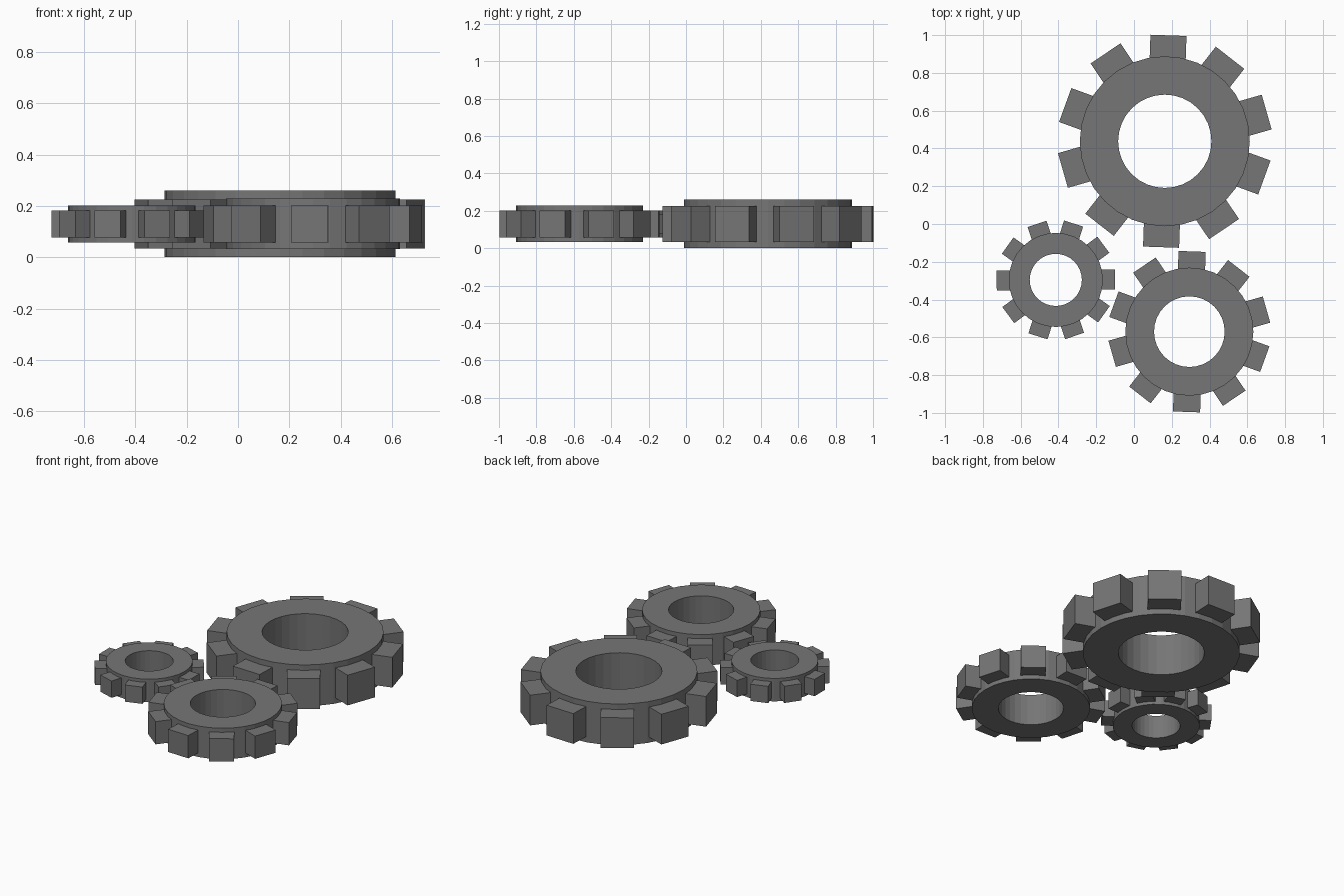
import bpy, bmesh
from math import sin, cos, pi, radians
from mathutils import Matrix

if "Cube" in bpy.data.objects:
    bpy.data.objects.remove(bpy.data.objects["Cube"])

SIDES, TEETH, MID_Z = 32, 10, 0.13

# dark grey metal
metal = bpy.data.materials.new("dark_metal")
metal.diffuse_color = (0.18, 0.18, 0.18, 1)
metal.use_nodes = True
metal.node_tree.nodes["Principled BSDF"].inputs["Base Color"].default_value = metal.diffuse_color


def gear(name, x, y, r_in, r_out, height, tip, tooth, turn):
    """Flat ring with ten cube teeth sunk into its rim; turn is the first tooth's angle."""
    bm = bmesh.new()
    # ring body: four vertices per spoke, joined around
    h = height / 2
    profile = [(r_in, -h), (r_out, -h), (r_out, h), (r_in, h)]
    rings = []
    for i in range(SIDES):
        a = 2 * pi * i / SIDES
        rings.append([bm.verts.new((r * cos(a), r * sin(a), z)) for r, z in profile])
    for i in range(SIDES):
        p, q = rings[i], rings[(i + 1) % SIDES]
        for j in range(4):
            k = (j + 1) % 4
            bm.faces.new((p[j], q[j], q[k], p[k]))
    bmesh.ops.recalc_face_normals(bm, faces=bm.faces[:])
    # teeth
    for i in range(TEETH):
        m = (Matrix.Rotation(2 * pi * i / TEETH + radians(turn), 4, 'Z')
             @ Matrix.Translation((tip - tooth / 2, 0, 0)))
        bmesh.ops.create_cube(bm, size=tooth, matrix=m)
    mesh = bpy.data.meshes.new(name)
    bm.to_mesh(mesh)
    bm.free()
    mesh.materials.append(metal)
    ob = bpy.data.objects.new(name, mesh)
    ob.location = (x, y, MID_Z)
    bpy.context.collection.objects.link(ob)


gear("large_gear", 0.163, 0.438, 0.247, 0.450, 0.26, 0.561, 0.191, 88)
gear("medium_gear", 0.293, -0.570, 0.187, 0.339, 0.196, 0.425, 0.144, 88)
gear("small_gear", -0.414, -0.296, 0.138, 0.249, 0.145, 0.313, 0.106, 0.5)
